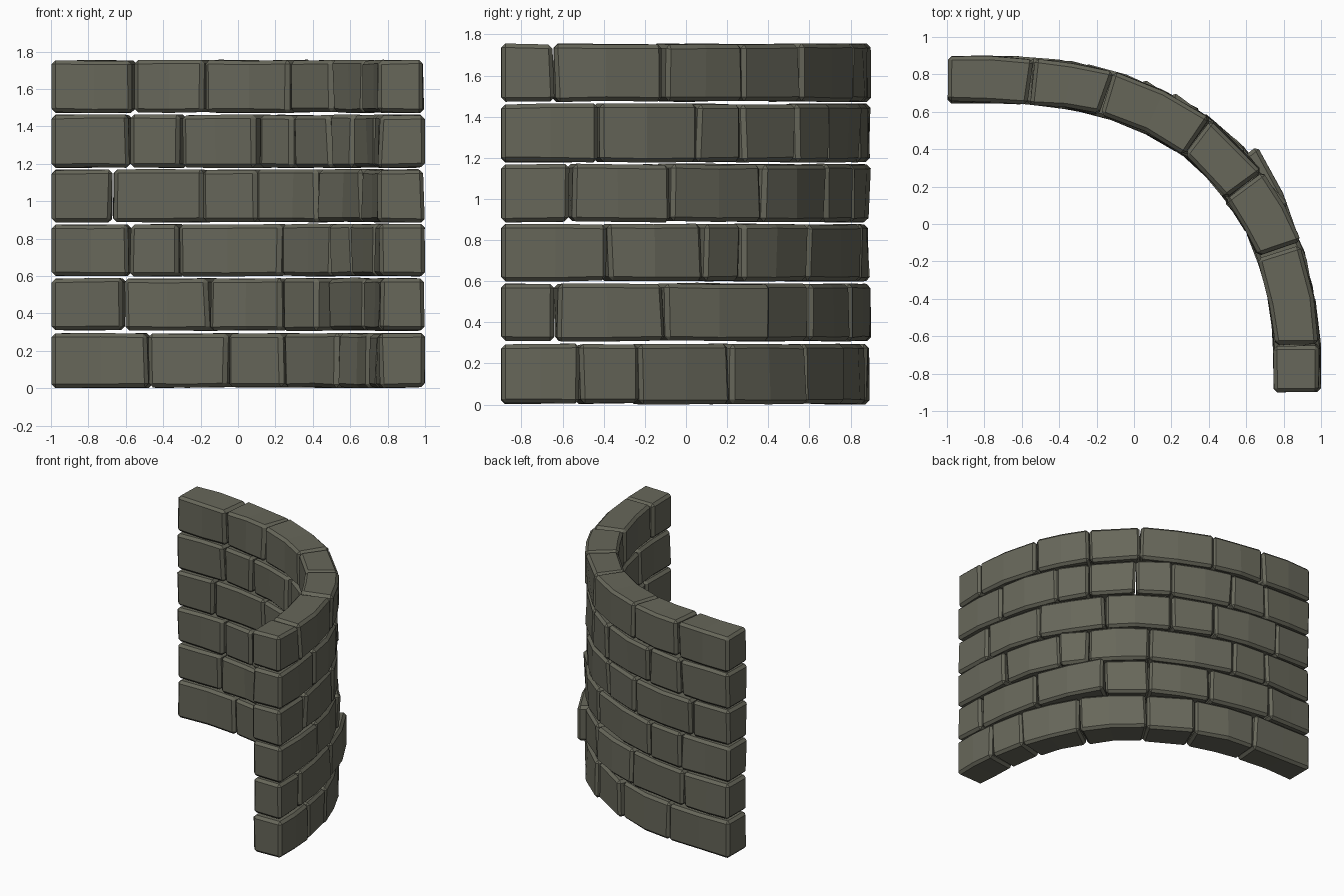
import bpy, bmesh, math, random
from mathutils import Vector

if "Cube" in bpy.data.objects:
    bpy.data.objects.remove(bpy.data.objects["Cube"])

random.seed(7)
HALF = 0.122          # half the wall thickness

stone = bpy.data.materials.new("grey_olive_stone")
stone.diffuse_color = (0.135, 0.135, 0.102, 1)
stone.use_nodes = True
stone.node_tree.nodes["Principled BSDF"].inputs["Base Color"].default_value = stone.diffuse_color

# Centre line of the curved wall, seen from above
CTRL = [Vector(p) for p in [(-0.995, 0.77), (-0.55, 0.765), (-0.12, 0.69), (0.33, 0.475),
                            (0.585, 0.21), (0.75, -0.07), (0.835, -0.37), (0.87, -0.63), (0.875, -0.9)]]


def sample_path(n=60):
    """Smooth path as a list of (point, outward normal)."""
    c = [2 * CTRL[0] - CTRL[1]] + CTRL + [2 * CTRL[-1] - CTRL[-2]]
    pts = []
    for i in range(1, len(c) - 2):
        a, b, d, e = c[i - 1:i + 3]
        for k in range(n):
            t = k / n
            pts.append(0.5 * (2 * b + (d - a) * t + (2 * a - 5 * b + 4 * d - e) * t * t
                              + (3 * b - a - 3 * d + e) * t ** 3))
    pts.append(CTRL[-1])
    path = []
    for i, p in enumerate(pts):
        t = (pts[min(i + 1, len(pts) - 1)] - pts[max(i - 1, 0)]).normalized()
        path.append((p, Vector((-t.y, t.x))))
    return path


PATH = sample_path()
LAST = len(PATH) - 1


def at_inner_x(x):
    return min(range(LAST + 1), key=lambda i: abs((PATH[i][0] - PATH[i][1] * HALF).x - x))


def at_outer_y(y):
    half = LAST // 4
    return min(range(half, LAST + 1), key=lambda i: abs((PATH[i][0] + PATH[i][1] * HALF).y - y))


def brick(name, i0, i1, z0, z1, swing=(0, 0)):
    """Chamfered stone between two joints; swing pushes its ends outward."""
    first, last = i0 == 0, i1 == LAST
    length = (PATH[i1][0] - PATH[i0][0]).length
    stations = [i0, (i0 + i1) // 2, i1] if length > 0.36 else [i0, i1]
    along = (PATH[i1][0] - PATH[i0][0]).normalized()
    bm = bmesh.new()
    rings = []
    for k, i in enumerate(stations):
        p, n = PATH[i]
        f = k / (len(stations) - 1)
        end = k in (0, len(stations) - 1)
        p = p + n * (swing[0] * (1 - f) + swing[1] * f)
        # small mortar gap at inner joints
        if k == 0 and not first:
            p = p + along * 0.004
        if f == 1 and not last:
            p = p - along * 0.004
        ring = []
        for side, z in ((-1, z0), (1, z0), (1, z1), (-1, z1)):
            q = p + n * side * (HALF + random.uniform(-0.012, 0.008))
            free = (k == 0 and first) or (f == 1 and last)
            if end and not free:
                q = q + along * random.uniform(-0.008, 0.008)
            dz = random.uniform(0, 0.008) * (1 if z == z0 else -1)
            ring.append(bm.verts.new((min(q.x, 1.0), max(q.y, -0.9), z + dz)))
        rings.append(ring)
    bm.faces.new(rings[0])
    bm.faces.new(rings[-1][::-1])
    for a, b in zip(rings, rings[1:]):
        for j in range(4):
            bm.faces.new((a[j], b[j], b[(j + 1) % 4], a[(j + 1) % 4]))
    bmesh.ops.recalc_face_normals(bm, faces=bm.faces)
    # chamfer only the real stone edges
    hard = [e for e in bm.edges if e.calc_face_angle(0) > math.radians(40)]
    bmesh.ops.bevel(bm, geom=hard, offset=0.02, segments=1, affect='EDGES', clamp_overlap=True)
    bmesh.ops.recalc_face_normals(bm, faces=bm.faces)
    me = bpy.data.meshes.new(name)
    bm.to_mesh(me)
    bm.free()
    me.materials.append(stone)
    bpy.context.collection.objects.link(bpy.data.objects.new(name, me))


# Joints of each course: inner-face x on the back stretch, outer-face y on the side stretch
COURSES = [
    ((-0.48, -0.06, 0.24), (0.22, -0.23, -0.52)),
    ((-0.61, -0.16, 0.23), (0.38, -0.10, -0.63)),
    ((-0.58, -0.32, 0.22), (0.28, 0.09, -0.38)),
    ((-0.67, -0.19, 0.09, 0.42), (-0.07, -0.56)),
    ((-0.58, -0.31, 0.09, 0.29), (0.28, 0.06, -0.42)),
    ((-0.56, -0.18, 0.27), (0.28, -0.10, -0.64)),
]
HEIGHTS = [(0.0, 0.297), (0.305, 0.59), (0.597, 0.88), (0.885, 1.172), (1.176, 1.465), (1.47, 1.757)]
# Stones that sit askew: (course, position) -> outward push at each end
ASKEW = {(1, 4): (0.075, 0.0), (4, 3): (0.02, 0.0), (2, 4): (-0.01, 0.02), (0, 2): (0.015, -0.01)}

for r, ((xs, ys), (z0, z1)) in enumerate(zip(COURSES, HEIGHTS)):
    joints = [0] + [at_inner_x(x) for x in xs] + [at_outer_y(y) for y in ys] + [LAST]
    for c, (i0, i1) in enumerate(zip(joints, joints[1:])):
        brick(f"stone_course{r + 1}_{c + 1}", i0, i1, z0, z1, ASKEW.get((r, c), (0, 0)))
